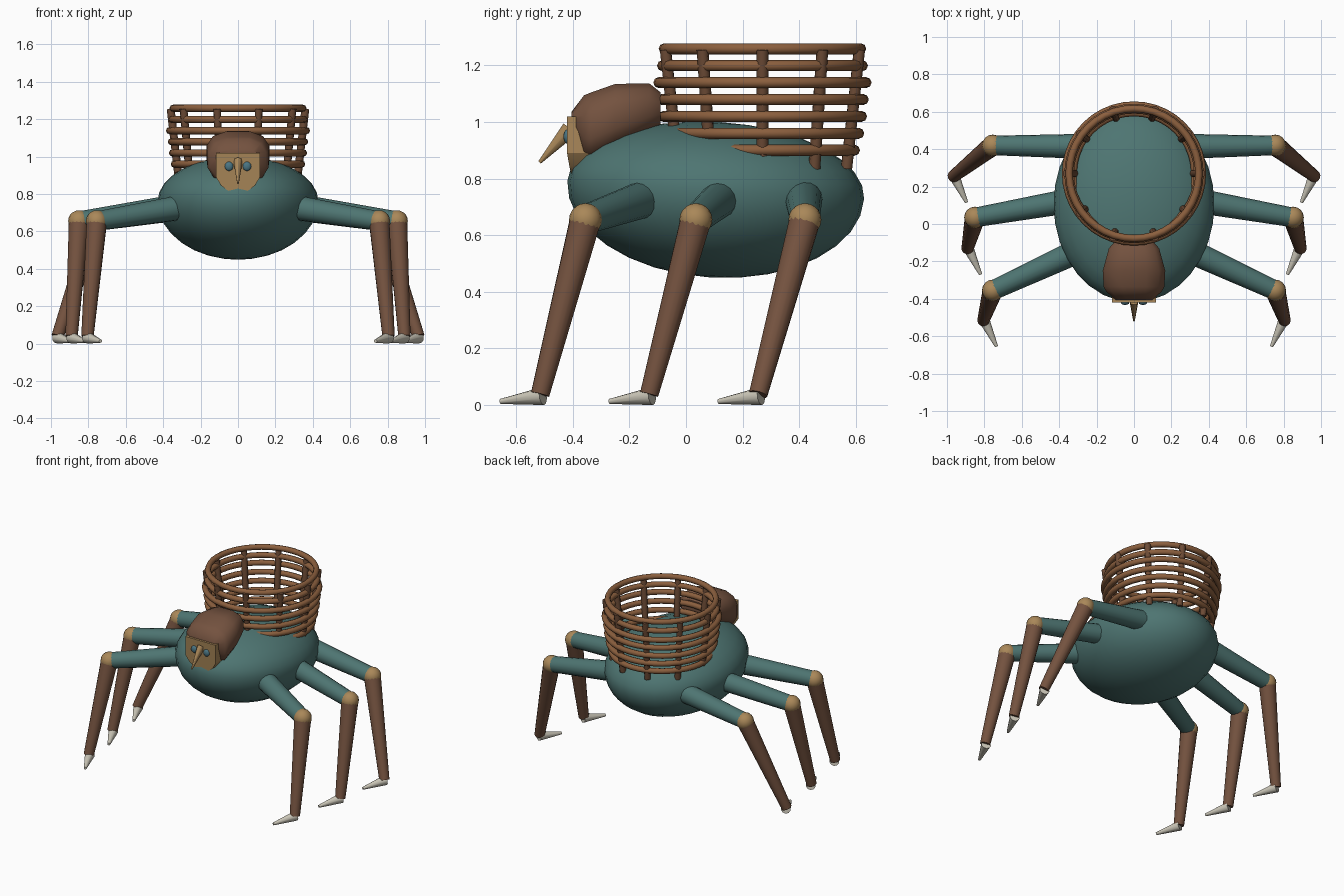
import bpy, bmesh, math
from mathutils import Vector, Matrix

cube = bpy.data.objects.get("Cube")
if cube:
    bpy.data.objects.remove(cube, do_unlink=True)


def material(name, rgb):
    m = bpy.data.materials.new(name)
    m.use_nodes = True
    m.diffuse_color = (*rgb, 1)
    m.node_tree.nodes["Principled BSDF"].inputs["Base Color"].default_value = (*rgb, 1)
    return m


TEAL = material("teal_shell", (0.076, 0.178, 0.168))
BROWN = material("dark_brown", (0.175, 0.085, 0.050))
WICKER = material("wicker", (0.260, 0.115, 0.048))
STAKE = material("dark_wicker", (0.150, 0.070, 0.036))
TAN = material("tan", (0.400, 0.245, 0.100))
BONE = material("bone", (0.600, 0.570, 0.480))
EYE = material("blue_grey", (0.070, 0.180, 0.230))


def finish(bm, name, mat, angle=40):
    """Turn a bmesh into a smooth-shaded object with one material."""
    bmesh.ops.recalc_face_normals(bm, faces=bm.faces)
    mesh = bpy.data.meshes.new(name)
    bm.to_mesh(mesh)
    bm.free()
    mesh.materials.append(mat)
    ob = bpy.data.objects.new(name, mesh)
    bpy.context.collection.objects.link(ob)
    bpy.ops.object.select_all(action='DESELECT')
    ob.select_set(True)
    bpy.context.view_layer.objects.active = ob
    bpy.ops.object.shade_smooth_by_angle(angle=math.radians(angle))
    return ob


def ball(name, centre, size, mat, segments=16, rings=10):
    bm = bmesh.new()
    bmesh.ops.create_uvsphere(bm, u_segments=segments, v_segments=rings, radius=1)
    bmesh.ops.transform(bm, verts=bm.verts,
                        matrix=Matrix.Translation(centre) @ Matrix.Diagonal((*size, 1)))
    return finish(bm, name, mat)


def limb(name, start, end, r_start, r_end, mat, sides=16):
    """Tapered cylinder between two points."""
    a, b = Vector(start), Vector(end)
    bm = bmesh.new()
    bmesh.ops.create_cone(bm, cap_ends=True, segments=sides, radius1=r_start,
                          radius2=r_end, depth=(b - a).length)
    turn = (b - a).to_track_quat('Z', 'Y').to_matrix().to_4x4()
    bmesh.ops.transform(bm, verts=bm.verts, matrix=Matrix.Translation((a + b) / 2) @ turn)
    return finish(bm, name, mat, 50)


def loft(name, loops, mat, angle):
    """Skin between equal-length loops of points and cap both ends."""
    bm = bmesh.new()
    rows = [[bm.verts.new(p) for p in loop] for loop in loops]
    n = len(rows[0])
    for r0, r1 in zip(rows, rows[1:]):
        for i in range(n):
            bm.faces.new((r0[i], r0[(i + 1) % n], r1[(i + 1) % n], r1[i]))
    bm.faces.new(rows[0])
    bm.faces.new(rows[-1])
    return finish(bm, name, mat, angle)


def hoop(name, centre, major, minor, mat, segments=40, sides=8):
    bm = bmesh.new()
    rows = []
    for i in range(segments):
        a = math.tau * i / segments
        row = []
        for j in range(sides):
            b = math.tau * j / sides
            r = major + minor * math.cos(b)
            row.append(bm.verts.new(Vector(centre) + Vector(
                (r * math.cos(a), r * math.sin(a), minor * math.sin(b)))))
        rows.append(row)
    for i in range(segments):
        p, q = rows[i], rows[(i + 1) % segments]
        for j in range(sides):
            k = (j + 1) % sides
            bm.faces.new((p[j], q[j], q[k], p[k]))
    return finish(bm, name, mat, 60)


# Body: egg-shaped shell, deeper below its widest line, nose slightly raised
bm = bmesh.new()
bmesh.ops.create_uvsphere(bm, u_segments=32, v_segments=16, radius=1)
for v in bm.verts:
    v.co.x *= 0.43
    v.co.y *= 0.525
    v.co.z *= 0.24 if v.co.z > 0 else 0.31
bmesh.ops.transform(bm, verts=bm.verts, matrix=Matrix.Translation((0, 0.105, 0.76))
                    @ Matrix.Rotation(math.radians(-3.5), 4, 'X'))
finish(bm, "body", TEAL)

# Legs: hip, knee and ankle for each pair, mirrored to both sides
LEGS = {
    "front": ((0.29, -0.14, 0.73), (0.755, -0.355, 0.655), (0.805, -0.515, 0.038)),
    "middle": ((0.31, 0.13, 0.735), (0.85, 0.035, 0.655), (0.89, -0.13, 0.038)),
    "rear": ((0.27, 0.415, 0.73), (0.755, 0.42, 0.655), (0.965, 0.255, 0.038)),
}
for pair, joints in LEGS.items():
    for side, s in (("left", 1), ("right", -1)):
        hip, knee, ankle = (Vector((s * x, y, z)) for x, y, z in joints)
        tag = f"{pair}_{side}"
        limb(tag + "_upper_leg", hip, knee, 0.067, 0.052, TEAL)
        ball(tag + "_knee", knee, (0.058,) * 3, TAN)
        limb(tag + "_lower_leg", knee, ankle, 0.055, 0.033, BROWN)
        base = ankle + Vector((0, 0.01, -0.006))
        tip = ankle + Vector((-0.07 * s, -0.14, -0.025))
        limb(tag + "_claw", base, tip, 0.032, 0.009, BONE, 10)

# Basket: stacked hoops around leaning stakes
MIDDLE = 0.27
for i, radius in enumerate((0.325, 0.34, 0.35, 0.356, 0.366, 0.353, 0.347)):
    hoop(f"basket_hoop_{i + 1}", (0, MIDDLE, 0.9 + 0.0597 * i), radius, 0.0195, WICKER)
for i in range(10):
    a = math.tau * i / 10
    c, s = math.cos(a), math.sin(a)
    limb(f"basket_stake_{i + 1}", (0.312 * c, MIDDLE + 0.312 * s, 0.835),
         (0.36 * c, MIDDLE + 0.36 * s, 1.255), 0.021, 0.021, STAKE, 8)

# Hair: faceted cap lofted front to back from (y, half width, bottom, top)
sections = ((-0.405, 0.10, 0.99, 1.035), (-0.36, 0.15, 0.87, 1.095),
            (-0.335, 0.163, 0.86, 1.105), (-0.25, 0.168, 0.90, 1.135),
            (-0.13, 0.135, 0.96, 1.137), (-0.09, 0.10, 0.99, 1.105))
loops = []
for y, w, low, high in sections:
    loop = []
    for k in range(12):
        a = math.tau * (k + 0.5) / 12
        c, s = math.cos(a), math.sin(a)
        # Squared-off oval section
        x = w * math.copysign(abs(c) ** 0.7, c) * 1.02
        z = (low + high) / 2 + (high - low) / 2 * math.copysign(abs(s) ** 0.8, s) * 1.02
        loop.append((x, y, z))
    loops.append(loop)
loft("hair", loops, BROWN, 40)

# Face: flat mask with a rounded chin that tapers forward
half = ((0.118, 1.02), (0.118, 0.89), (0.09, 0.845), (0.05, 0.815), (0.015, 0.802))
outline = list(half) + [(-x, z) for x, z in reversed(half)]


def mask_loop(front):
    pts = []
    for x, z in outline:
        chin = max(0, (0.88 - z) / 0.08)
        y = -0.42 + 0.018 * chin if front else -0.34 - 0.05 * chin
        pts.append((x, y, z))
    return pts


loft("face", [mask_loop(True), mask_loop(False)], TAN, 30)

# Beak-like nose and eyes
nose = limb("nose", (0, -0.41, 0.975), (0, -0.517, 0.857), 0.03, 0.006, TAN, 8)
nose.scale.x = 0.8
for side, s in (("left", 1), ("right", -1)):
    ball(side + "_eye", (0.048 * s, -0.42, 0.948), (0.023, 0.013, 0.025), EYE, 12, 8)
